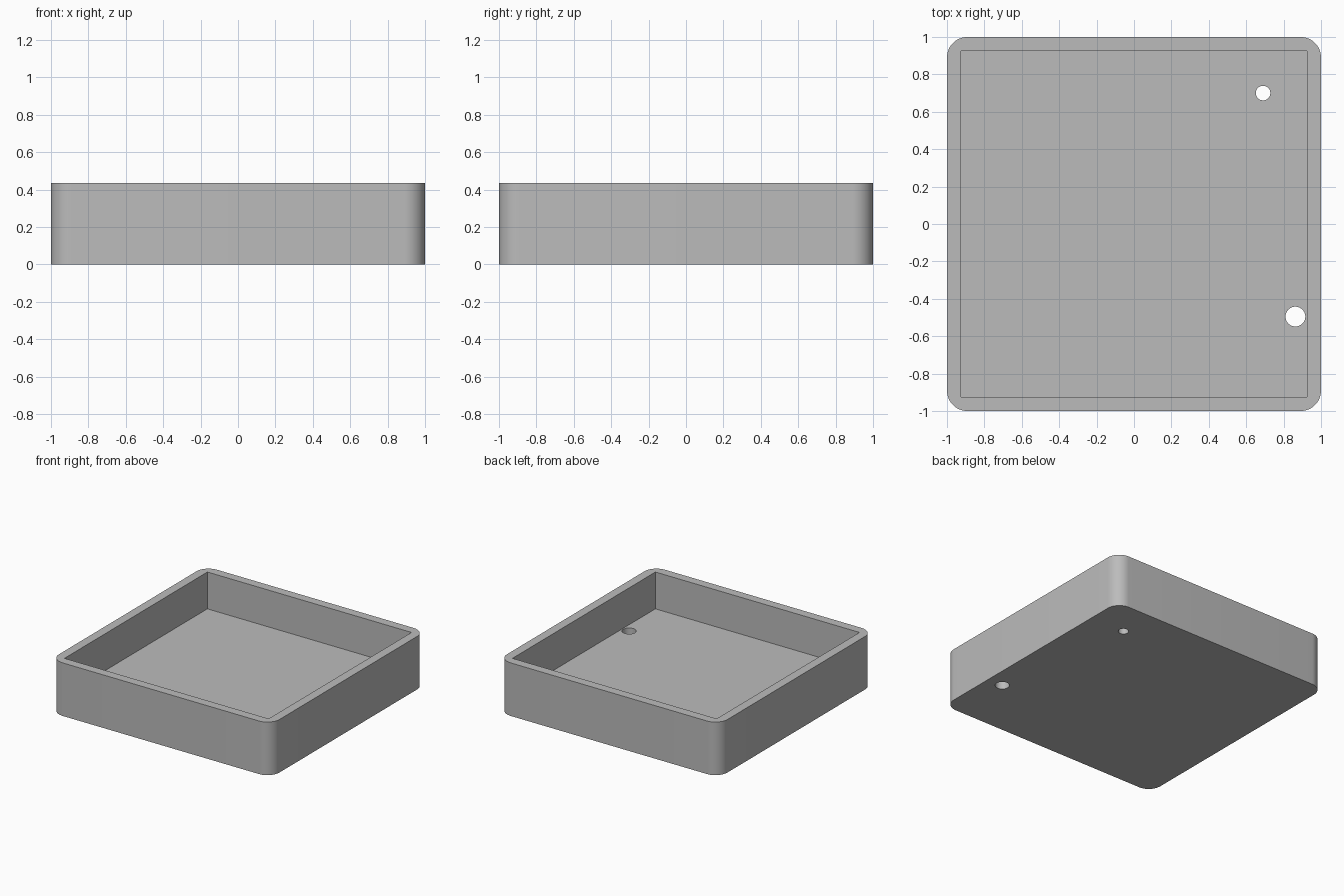
import bpy
import bmesh
import math

if "Cube" in bpy.data.objects:
    bpy.data.objects.remove(bpy.data.objects["Cube"], do_unlink=True)

HEIGHT = 0.435
FLOOR = 0.133
INNER = 0.926
CORNER = 0.11

# One plain grey for the whole tray
grey = bpy.data.materials.new("grey")
grey.use_nodes = True
colour = (0.5, 0.5, 0.5, 1)
grey.diffuse_color = colour
grey.node_tree.nodes["Principled BSDF"].inputs["Base Color"].default_value = colour


def add_box(name, half, bottom, top):
    bpy.ops.mesh.primitive_cube_add(size=2, location=(0, 0, (bottom + top) / 2))
    box = bpy.context.object
    box.name = name
    box.scale = (half, half, (top - bottom) / 2)
    bpy.ops.object.transform_apply(location=True, scale=True)
    box.data.materials.append(grey)
    return box


def cut(target, cutter):
    mod = target.modifiers.new("cut", "BOOLEAN")
    mod.operation = "DIFFERENCE"
    mod.solver = "EXACT"
    mod.object = cutter
    bpy.context.view_layer.objects.active = target
    bpy.ops.object.modifier_apply(modifier=mod.name)
    bpy.data.objects.remove(cutter, do_unlink=True)


# Outer block with rounded upright corners
tray = add_box("tray", 1, 0, HEIGHT)
bm = bmesh.new()
bm.from_mesh(tray.data)
uprights = [e for e in bm.edges if abs(e.verts[0].co.z - e.verts[1].co.z) > 0.1]
bmesh.ops.bevel(bm, geom=uprights, offset=CORNER, segments=12, profile=0.5, affect="EDGES")
bm.to_mesh(tray.data)
bm.free()

# Square-cornered recess
cut(tray, add_box("recess_cutter", INNER, FLOOR, HEIGHT + 0.2))

# Two drain holes through the floor
for x, y, radius in ((0.69, 0.7, 0.039), (0.863, -0.495, 0.053)):
    bpy.ops.mesh.primitive_cylinder_add(vertices=48, radius=radius, depth=0.5, location=(x, y, 0))
    drill = bpy.context.object
    drill.data.materials.append(grey)
    cut(tray, drill)

# Smooth the corners and holes, keep the edges sharp
bpy.ops.object.select_all(action="DESELECT")
tray.select_set(True)
bpy.context.view_layer.objects.active = tray
bpy.ops.object.shade_smooth_by_angle(angle=math.radians(30))
